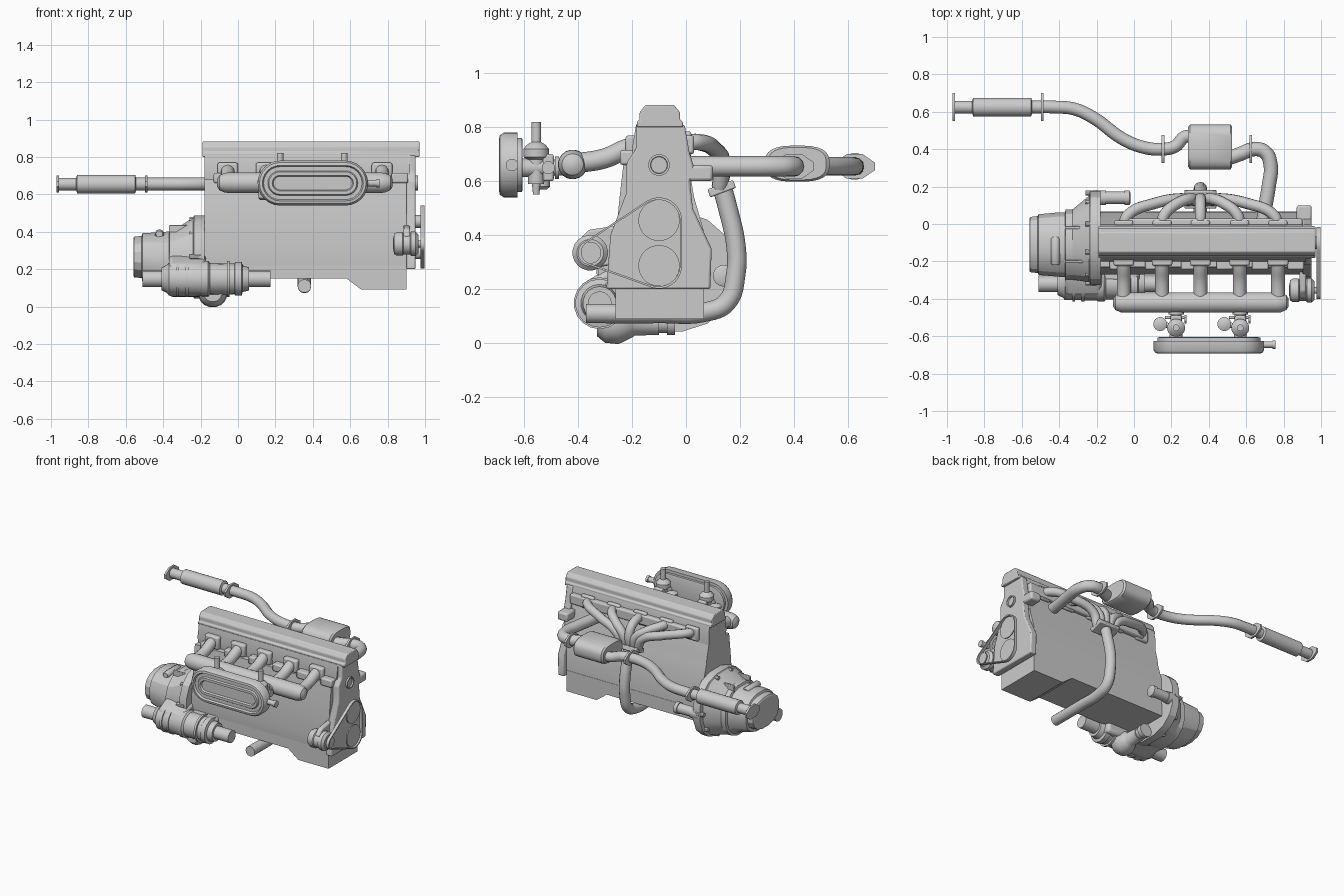
import bpy, bmesh
from math import cos, sin, pi, radians
from mathutils.geometry import convex_hull_2d


def put(axis, t, u, v):
    return {'x': (t, u, v), 'y': (u, t, v), 'z': (u, v, t)}[axis]


def finish(ob, bevel=0.0, angle=35):
    bpy.ops.object.select_all(action='DESELECT')
    ob.select_set(True)
    bpy.context.view_layer.objects.active = ob
    bpy.ops.object.shade_smooth_by_angle(angle=radians(angle))
    if bevel:
        m = ob.modifiers.new("bevel", 'BEVEL')
        m.width, m.segments, m.limit_method = bevel, 2, 'ANGLE'
    return ob


def loft(name, axis, rings, bevel=0.0, closed=False, angle=35):
    """rings: list of (position on axis, list of 2D points)"""
    bm = bmesh.new()
    vs = [[bm.verts.new(put(axis, t, u, v)) for u, v in pts] for t, pts in rings]
    n = len(vs[0])
    pairs = list(zip(vs, vs[1:])) + ([(vs[-1], vs[0])] if closed else [])
    for a, b in pairs:
        for i in range(n):
            j = (i + 1) % n
            bm.faces.new((a[i], a[j], b[j], b[i]))
    if not closed:
        bm.faces.new(vs[0])
        bm.faces.new(vs[-1])
    bmesh.ops.recalc_face_normals(bm, faces=bm.faces)
    me = bpy.data.meshes.new(name)
    bm.to_mesh(me)
    bm.free()
    ob = bpy.data.objects.new(name, me)
    bpy.context.collection.objects.link(ob)
    return finish(ob, bevel, angle)


def prism(name, axis, pts, a, b, bevel=0.0):
    return loft(name, axis, [(a, pts), (b, pts)], bevel)


def box(name, x, y, z, bevel=0.0):
    return prism(name, 'z', [(x[0], y[0]), (x[1], y[0]), (x[1], y[1]), (x[0], y[1])], z[0], z[1], bevel)


def oval(cu, cv, ru, rv, n=20, p=1.0):
    def f(w):
        return abs(w) ** p * (1 if w > 0 else -1)
    return [(cu + ru * f(cos(2 * pi * (i + .5) / n)), cv + rv * f(sin(2 * pi * (i + .5) / n))) for i in range(n)]


def lathe(name, axis, c, prof, n=20):
    return loft(name, axis, [(t, oval(c[0], c[1], r, r, n)) for t, r in prof])


def tube(name, pts, r):
    cu = bpy.data.curves.new(name, 'CURVE')
    cu.dimensions, cu.bevel_depth, cu.bevel_resolution = '3D', r, 4
    cu.resolution_u, cu.use_fill_caps = 6, True
    s = cu.splines.new('BEZIER')
    s.bezier_points.add(len(pts) - 1)
    for b, p in zip(s.bezier_points, pts):
        b.co = p
        b.handle_left_type = b.handle_right_type = 'AUTO'
    ob = bpy.data.objects.new(name, cu)
    bpy.context.collection.objects.link(ob)
    bpy.ops.object.select_all(action='DESELECT')
    ob.select_set(True)
    bpy.context.view_layer.objects.active = ob
    bpy.ops.object.convert(target='MESH')
    return finish(bpy.context.object, angle=45)


def stadium(cx, cz, half, r, n=12):
    out = []
    for s, a0 in ((1, -pi / 2), (-1, pi / 2)):
        out += [(cx + s * half + r * cos(a0 + pi * i / n), cz + r * sin(a0 + pi * i / n)) for i in range(n + 1)]
    return out


# block, sump, head and valve cover
prism("engine_block", 'x', [(-.26, .2), (-.27, .3), (-.245, .55), (-.23, .68), (.0, .68), (.02, .6),
                            (.03, .54), (.065, .42), (.065, .2)], -.18, .9)
prism("oil_pan", 'y', [(-.18, .24), (-.18, .15), (.58, .15), (.66, .09), (.9, .09), (.9, .24)], -.262, .067)
prism("cylinder_head", 'x', [(-.19, .66), (-.2, .72), (-.185, .81), (-.012, .81), (.0, .76), (.0, .66)], -.18, .92)
prism("valve_cover", 'x', [(-.182, .8), (-.182, .822), (-.172, .826), (-.172, .855), (-.15, .883), (-.045, .883),
                           (-.022, .855), (-.022, .826), (-.012, .822), (-.012, .8)], -.19, .97, .006)
for i in range(6):
    x = -.13 + i * .19
    box("plug_boss", (x, x + .09), (-.245, -.17), (.66, .715), .01)
box("exhaust_ledge", (-.06, .9), (-.02, .03), (.7, .77), .01)

# front cover with neck and bracket
prism("timing_cover", 'x', [(-.185, .81), (-.185, .72), (-.22, .67), (-.22, .56), (-.28, .4), (-.295, .2), (.09, .2),
                            (.095, .35), (.025, .5), (.015, .6), (.035, .635), (.012, .71), (-.005, .81)], .9, .95, .008)
lathe("water_outlet", 'x', (-.1, .66), [(.94, .04), (.962, .04), (.962, .032), (.952, .03)])
box("lift_bracket", (.87, .95), (.0, .1), (.6, .66), .012)

# belt drive and alternator
wheels = [(-.355, .335, .045), (-.1, .455, .085), (-.1, .287, .085)]
pts = [p for y, z, r in wheels for p in oval(y, z, r, r, 28)]
outer = [pts[i] for i in convex_hull_2d(pts)]
inner = [(-.15 + (y + .15) * .95, .365 + (z - .365) * .95) for y, z in outer]
loft("drive_belt", 'x', [(.975, outer), (.997, outer), (.997, inner), (.975, inner)], closed=True)
for y, z, r in wheels:
    lathe("pulley", 'x', (y, z), [(.94, r * .4), (.976, r * .4), (.976, r * .9), (.984, r * .9), (.984, r * .5)], 24)
lathe("alternator", 'x', (-.355, .335), [(.83, .03), (.835, .055), (.85, .064), (.88, .064), (.885, .058), (.92, .058),
                                         (.925, .066), (.95, .066), (.965, .05)], 20)
prism("alternator_bracket", 'x', [(-.4, .38), (-.36, .42), (-.22, .44), (-.22, .3), (-.33, .28)], .885, .92, .008)

# intake manifold
ports = [-.055, .15, .355, .565, .77]
for x in ports:
    tube("intake_runner", [(x, -.16, .735), (x, -.22, .72), (x, -.3, .685), (x, -.42, .665)], .037)
    box("intake_flange", (x - .055, x + .055), (-.225, -.18), (.68, .77), .012)
lathe("intake_log", 'x', (-.42, .662), [(-.112, .02), (-.1, .04), (-.07, .053), (-.05, .055), (.765, .055),
                                        (.785, .053), (.815, .04), (.827, .02)])

# twin carburettors
for x in (.225, .568):
    lathe("carb_throat", 'y', (x, .65), [(-.42, .03), (-.47, .03), (-.47, .042), (-.485, .042), (-.485, .03), (-.61, .035)])
    lathe("carb_body", 'z', (x, -.555), [(.55, .012), (.59, .016), (.59, .03), (.68, .032), (.69, .048), (.72, .048),
                                         (.735, .035), (.745, .018), (.82, .018)])
    lathe("float_bowl", 'z', (x - .085, -.535), [(.57, .02), (.58, .032), (.66, .032), (.66, .037), (.675, .037), (.685, .015)])
    tube("carb_link", [(x - .085, -.535, .6), (x, -.55, .61)], .014)
    tube("throttle_shaft", [(x - .06, -.5, .66), (x + .055, -.5, .66)], .009)
    lathe("throttle_arm", 'x', (-.51, .65), [(x + .045, .025), (x + .055, .025)], 8)
    box("carb_mount", (x - .03, x + .03), (-.53, -.49), (.6, .7), .008)

# oval air cleaner
prof = [(-.605, .09), (-.608, .1), (-.625, .1), (-.625, .12), (-.675, .12), (-.69, .11), (-.693, .095), (-.68, .088),
        (-.68, .066), (-.69, .06), (-.69, .042), (-.678, .036), (-.678, .03)]
loft("air_cleaner", 'y', [(y, stadium(.4, .66, .175, r)) for y, r in prof])
lathe("air_inlet", 'x', (-.645, .66), [(.66, .018), (.74, .018), (.74, .023), (.757, .023)])

# exhaust headers, collector and downpipe
for x in ports:
    d = x - .355
    k = .355 + d * .15
    tube("header_pipe", [(x, -.01, .74), (x - d * .05, .045, .745), (.355 + d * .6, .11, .715),
                         (.355 + d * .25, .135, .66), (k, .125, .58)], .03)
    box("header_flange", (x - .05, x + .05), (-.01, .02), (.69, .785), .01)
prism("collector_flange", 'x', [(.08, .57), (.09, .54), (.185, .575), (.175, .605)], .27, .44, .006)
tube("downpipe", [(.355, .13, .59), (.355, .155, .5), (.355, .185, .36), (.355, .185, .26), (.355, .15, .15),
                  (.355, .07, .115), (.355, -.1, .11), (.355, -.37, .11)], .036)

# side pipe with muffler and resonator
Z = .655
tube("pipe_front", [(.69, .0, Z), (.7, .08, Z), (.72, .2, Z), (.73, .32, Z), (.7, .385, Z), (.64, .4, Z),
                    (.57, .375, Z), (.5, .35, Z)], .038)
tube("pipe_mid", [(.3, .47, Z), (.27, .465, Z), (.22, .415, Z), (.15, .4, Z), (.05, .41, Z), (-.06, .455, Z),
                  (-.22, .57, Z), (-.32, .615, Z), (-.42, .625, Z), (-.6, .625, Z)], .034)
m = [(.29, .9), (.3, 1), (.515, 1), (.525, .9)]
loft("muffler", 'x', [(x, oval(.412, .665, .12 * s, .067 * s, 28, .7)) for x, s in m])
lathe("resonator", 'x', (.625, Z), [(-.97, .034), (-.865, .034), (-.86, .05), (-.55, .05), (-.545, .034), (-.49, .034)])
for x, y in ((.625, .4), (.155, .4), (-.49, .625), (-.963, .625)):
    prism("pipe_flange", 'x', [(y + .075, Z - .014), (y + .075, Z + .014), (y + .03, Z + .045), (y - .03, Z + .045),
                               (y - .075, Z + .014), (y - .075, Z - .014), (y - .03, Z - .045), (y + .03, Z - .045)],
          x - .007, x + .007)

# gearbox and bell housing
g = [(-.56, -.11, .265, .14, .1), (-.555, -.11, .265, .15, .11), (-.515, -.11, .265, .155, .115),
     (-.51, -.11, .26, .165, .135), (-.4, -.11, .25, .175, .15), (-.37, -.11, .24, .175, .165),
     (-.365, -.11, .24, .19, .18), (-.33, -.11, .24, .19, .18), (-.24, -.08, .265, .235, .215),
     (-.235, -.075, .265, .255, .225), (-.18, -.075, .265, .255, .225)]
loft("gearbox", 'x', [(x, oval(y, z, a, b, 16, .85)) for x, y, z, a, b in g], angle=25)
for i in range(10):
    a = 2 * pi * i / 10
    lathe("housing_bolt", 'x', (-.075 + .24 * cos(a), .265 + .21 * sin(a)), [(-.26, .014), (-.2, .018)], 8)
lathe("breather", 'y', (-.42, .388), [(-.22, .018), (-.21, .025), (-.08, .025), (-.07, .018)], 12)
for y in (-.2, -.02):
    box("housing_rib", (-.37, -.24), (y - .008, y + .008), (.35, .435), .004)
lathe("starter_motor", 'x', (.14, .25), [(-.22, .04), (-.15, .04), (-.15, .034), (-.05, .034), (-.05, .04), (-.025, .04),
                                        (-.02, .03)])

# differential, axle stubs and lower drive
lathe("differential", 'x', (-.32, .148), [(-.51, .044), (-.41, .044), (-.41, .06), (-.38, .075), (-.37, .088), (-.2, .09),
      (-.19, .096), (-.16, .096), (-.15, .085), (-.02, .082), (-.015, .09), (.02, .09), (.025, .07), (.06, .062),
      (.06, .044), (.175, .044)], 18)
prism("transfer_case", 'x', [(-.38, .1), (-.385, .22), (-.3, .27), (-.1, .3), (-.05, .08), (-.3, .05)], -.37, -.17, .02)
lathe("lower_drive", 'y', (-.135, .055), [(-.33, .05), (-.3, .075), (-.25, .08), (-.2, .055), (-.19, .048), (-.1, .045),
                                         (-.1, .038), (-.07, .038), (-.07, .046), (-.04, .046)], 16).location.z = .02
box("diff_brace", (-.17, .03), (-.31, -.22), (.09, .23), .02)
for x in (-.33, -.28, -.06):
    lathe("case_rib", 'x', (-.32, .148), [(x, .096), (x + .015, .096)], 18)
